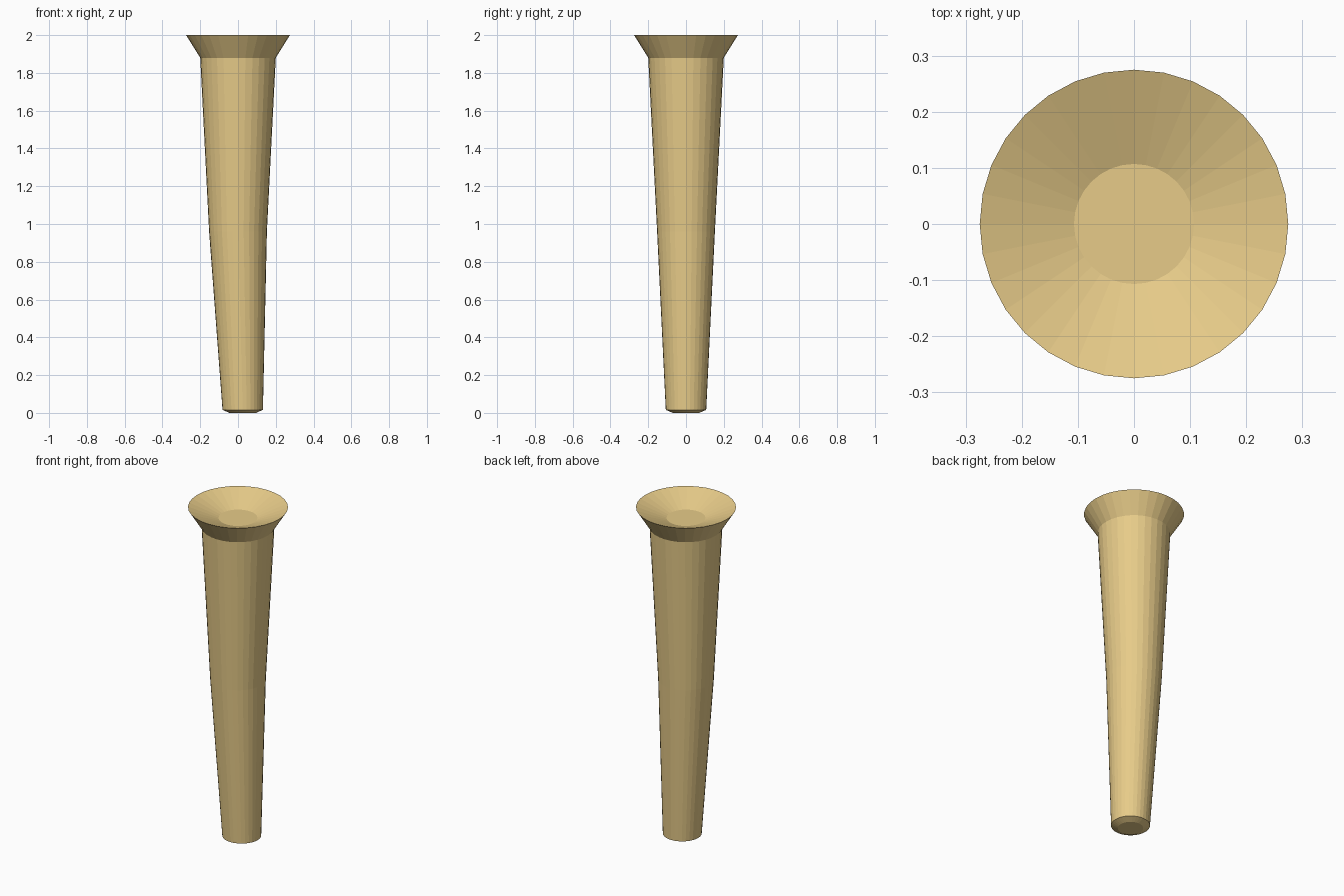
import bpy, bmesh, math

if "Cube" in bpy.data.objects:
    bpy.data.objects.remove(bpy.data.objects["Cube"])

SIDES = 32

# (radius, z, x offset) from the underside, up the shaft, over the rim, into the dish
PROFILE = [
    (0.07, 0.0, 0.025),
    (0.107, 0.016, 0.025),
    (0.153, 0.96, 0.0),
    (0.2, 1.88, 0.0),
    (0.275, 2.0, 0.0),
    (0.107, 1.935, 0.0),
]

bm = bmesh.new()


def ring(radius, z, dx):
    return [bm.verts.new((dx + radius * math.cos(2 * math.pi * i / SIDES),
                          radius * math.sin(2 * math.pi * i / SIDES), z))
            for i in range(SIDES)]


# Flared, slightly bent shaft
rings = [ring(*p) for p in PROFILE]
for low, high in zip(rings, rings[1:]):
    for i in range(SIDES):
        j = (i + 1) % SIDES
        bm.faces.new((low[i], low[j], high[j], high[i]))

# Underside and dish floor
bm.faces.new(rings[0][::-1])
bm.faces.new(rings[-1])

mesh = bpy.data.meshes.new("flared_leg")
bm.to_mesh(mesh)
bm.free()
leg = bpy.data.objects.new("flared_leg", mesh)
bpy.context.collection.objects.link(leg)

# Tan colour
tan = bpy.data.materials.new("tan")
tan.diffuse_color = (0.8, 0.6, 0.25, 1)
tan.use_nodes = True
tan.node_tree.nodes["Principled BSDF"].inputs["Base Color"].default_value = tan.diffuse_color
mesh.materials.append(tan)
